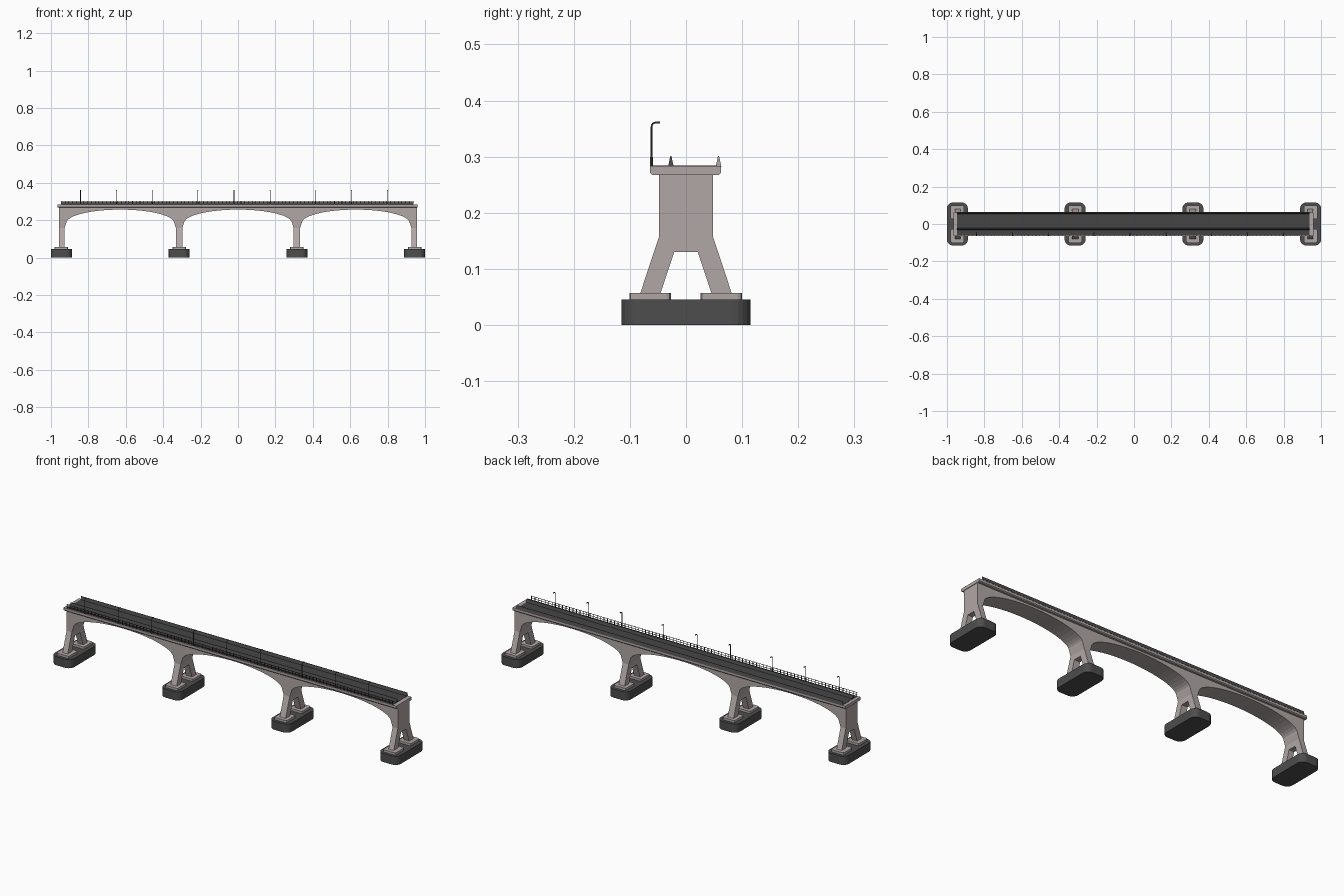
import bpy, bmesh, math

if "Cube" in bpy.data.objects:
    bpy.data.objects.remove(bpy.data.objects["Cube"])

def material(name, c):
    m = bpy.data.materials.new(name)
    m.diffuse_color = (*c, 1)
    m.use_nodes = True
    m.node_tree.nodes["Principled BSDF"].inputs["Base Color"].default_value = m.diffuse_color
    return m

CONCRETE = material("warm_concrete", (0.44, 0.39, 0.38))
STONE = material("dark_stone", (0.075, 0.075, 0.075))
ASPHALT = material("asphalt", (0.06, 0.06, 0.06))
METAL = material("dark_metal", (0.05, 0.05, 0.05))

def prism(name, pts, axis, lo, hi, mats):
    """Extrude a 2D profile: axis x takes (y,z), y takes (x,z), z takes (x,y)."""
    def place(p, t):
        return {"x": (t, *p), "y": (p[0], t, p[1]), "z": (*p, t)}[axis]
    bm = bmesh.new()
    face = bm.faces.new([bm.verts.new(place(p, lo)) for p in pts])
    ext = bmesh.ops.extrude_face_region(bm, geom=[face])
    for v in ext["geom"]:
        if isinstance(v, bmesh.types.BMVert):
            v.co["xyz".index(axis)] = hi
    bmesh.ops.recalc_face_normals(bm, faces=bm.faces)
    return finish(name, bm, mats)

def finish(name, bm, mats):
    me = bpy.data.meshes.new(name)
    bm.to_mesh(me)
    bm.free()
    for m in mats:
        me.materials.append(m)
    ob = bpy.data.objects.new(name, me)
    bpy.context.collection.objects.link(ob)
    return ob

def add_box(bm, x0, x1, y0, y1, z0, z1):
    vs = bmesh.ops.create_cube(bm, size=1)["verts"]
    for v in vs:
        v.co.x = x1 if v.co.x > 0 else x0
        v.co.y = y1 if v.co.y > 0 else y0
        v.co.z = z1 if v.co.z > 0 else z0

def rounded_rect(cx, cy, hx, hy, r, n=5):
    pts = []
    for k, (sx, sy) in enumerate([(1, 1), (-1, 1), (-1, -1), (1, -1)]):
        for i in range(n + 1):
            a = math.pi / 2 * (k + i / n)
            pts.append((cx + sx * (hx - r) + r * math.cos(a),
                        cy + sy * (hy - r) + r * math.sin(a)))
    return pts

PIERS = [-0.944, -0.315, 0.315, 0.944]
HALF = 0.957          # half length of the arched wall
Z_SPRING, Z_CROWN, Z_KNEE = 0.185, 0.257, 0.158

# Arched wall: top edge, then three elliptical arches between pier stubs
profile = [(HALF, 0.268), (-HALF, 0.268), (-HALF, Z_KNEE)]
for i, (a, b) in enumerate(zip(PIERS, PIERS[1:])):
    c, half = (a + b) / 2, (b - a) / 2 - 0.026
    profile.append((a + 0.017, Z_KNEE))
    for k in range(25):
        t = math.pi * (1 - k / 24)
        profile.append((c + half * math.cos(t),
                        Z_SPRING + (Z_CROWN - Z_SPRING) * math.sin(t)))
    profile.append((b - 0.017, Z_KNEE))
profile.append((HALF, Z_KNEE))
prism("arched_wall", profile, "y", -0.048, 0.048, [CONCRETE])

# Splayed legs, pads and foundations under every pier
legs = [(-0.048, Z_KNEE), (-0.082, 0.055), (-0.046, 0.055), (-0.021, 0.13),
        (0.021, 0.13), (0.046, 0.055), (0.082, 0.055), (0.048, Z_KNEE)]
for n, x in enumerate(PIERS, 1):
    lo = -HALF if n == 1 else x - 0.017
    hi = HALF if n == 4 else x + 0.017
    prism(f"pier_legs_{n}", legs, "x", lo, hi, [CONCRETE])
    for side, y in (("front", -0.064), ("back", 0.063)):
        prism(f"pier_pad_{n}_{side}", rounded_rect(x, y, 0.036, 0.037, 0.008, 2),
              "z", 0.044, 0.057, [CONCRETE])
    prism(f"foundation_{n}", rounded_rect(x, 0, 0.056, 0.115, 0.032),
          "z", 0, 0.045, [STONE])

# Deck slab with softened lower edges
slab = [(-0.064, 0.283), (-0.064, 0.271), (-0.060, 0.267),
        (0.058, 0.267), (0.062, 0.271), (0.062, 0.283)]
prism("deck_slab", slab, "x", -0.964, 0.96, [CONCRETE])

# Road and walkway surfaces
for name, y0, y1 in (("walkway", -0.059, -0.031), ("road", -0.023, 0.055)):
    bm = bmesh.new()
    add_box(bm, -0.947, 0.938, y0, y1, 0.28, 0.2845)
    finish(name, bm, [ASPHALT])

# Tapered traffic barriers; the back one has pale ends
for name, y in (("walkway_barrier", -0.027), ("back_barrier", 0.058)):
    section = [(y - 0.005, 0.282), (y + 0.005, 0.282), (y + 0.004, 0.287),
               (y + 0.001, 0.301), (y - 0.001, 0.301), (y - 0.004, 0.287)]
    ob = prism(name, section, "x", -0.947, 0.938, [STONE, CONCRETE])
    if y > 0:
        for p in ob.data.polygons:
            p.material_index = int(abs(p.normal.x) > 0.9)

# Walkway railing: slim posts and two rails
bm = bmesh.new()
for k in range(95):
    x = -0.944 + k * 0.02
    add_box(bm, x - 0.0014, x + 0.0014, -0.0622, -0.0598, 0.282, 0.304)
for z in (0.291, 0.302):
    add_box(bm, -0.947, 0.938, -0.0617, -0.0603, z, z + 0.002)
finish("railing", bm, [METAL])

# Street lamps: bent tube, thicker foot and flat head, three per span
def lamp(name, x):
    path = [(-0.0615, 0.282), (-0.0615, 0.352)]
    path += [(-0.0535 - 0.008 * math.cos(a), 0.353 + 0.008 * math.sin(a))
             for a in (0.4, 0.8, 1.2, math.pi / 2)] + [(-0.048, 0.361)]
    bm = bmesh.new()
    rings = []
    for i, (y, z) in enumerate(path):
        p, q = path[max(i - 1, 0)], path[min(i + 1, len(path) - 1)]
        d = math.hypot(q[0] - p[0], q[1] - p[1])
        ny, nz = -(q[1] - p[1]) / d, (q[0] - p[0]) / d
        r = 0.0016
        rings.append([bm.verts.new((x + r * math.cos(a), y + ny * r * math.sin(a),
                                    z + nz * r * math.sin(a)))
                      for a in [math.tau * k / 8 for k in range(8)]])
    for a, b in zip(rings, rings[1:]):
        for k in range(8):
            bm.faces.new((a[k], a[k - 1], b[k - 1], b[k]))
    bm.faces.new(rings[0])
    bm.faces.new(rings[-1])
    add_box(bm, x - 0.0025, x + 0.0025, -0.064, -0.059, 0.282, 0.299)
    add_box(bm, x - 0.0022, x + 0.0022, -0.054, -0.046, 0.359, 0.3625)
    bmesh.ops.recalc_face_normals(bm, faces=bm.faces)
    finish(name, bm, [METAL])

for s in range(3):
    for k in range(3):
        lamp(f"street_lamp_{s * 3 + k + 1}", -0.842 + s * 0.6275 + k * 0.193)
